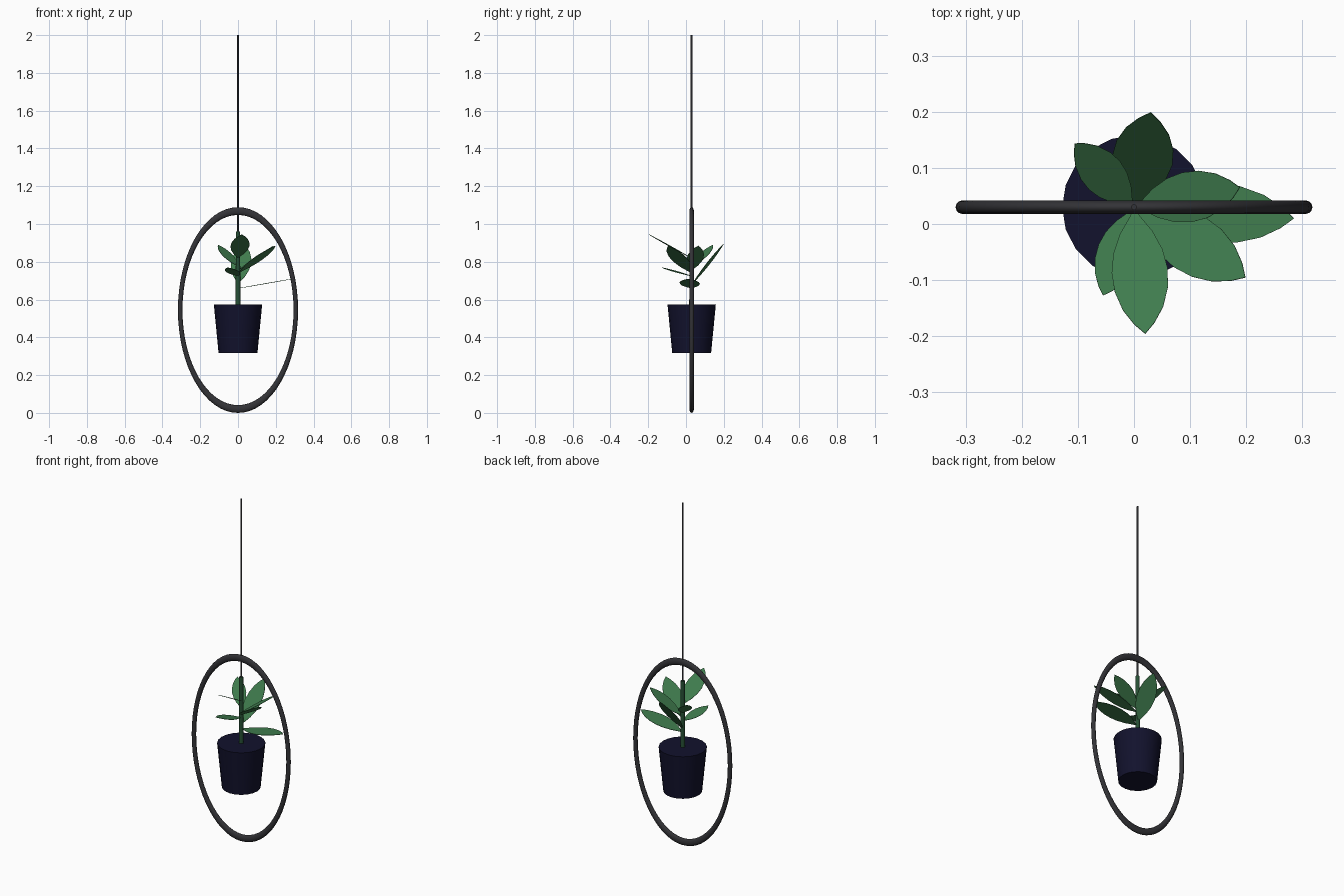
import bpy, bmesh, math
from mathutils import Vector

if "Cube" in bpy.data.objects:
    bpy.data.objects.remove(bpy.data.objects["Cube"])

Y = 0.03  # everything hangs on this axis


def material(name, rgb):
    m = bpy.data.materials.new(name)
    m.diffuse_color = (*rgb, 1)
    m.use_nodes = True
    m.node_tree.nodes["Principled BSDF"].inputs["Base Color"].default_value = m.diffuse_color
    return m


METAL = material("charcoal metal", (0.033, 0.033, 0.038))
NAVY = material("navy pot", (0.006, 0.006, 0.026))
LEAF = material("leaf green", (0.05, 0.20, 0.075))
STEM = material("stem green", (0.02, 0.08, 0.035))


def smooth(ob):
    bpy.ops.object.select_all(action='DESELECT')
    ob.select_set(True)
    bpy.context.view_layer.objects.active = ob
    bpy.ops.object.shade_smooth_by_angle(angle=math.radians(40))


def tapered(name, r_low, r_high, z_low, z_high, sides, mat):
    bpy.ops.mesh.primitive_cone_add(vertices=sides, radius1=r_low, radius2=r_high,
                                    depth=z_high - z_low,
                                    location=(0, Y, (z_low + z_high) / 2))
    ob = bpy.context.object
    ob.name = name
    ob.data.materials.append(mat)
    smooth(ob)


def leaf(name, root_z, tip, width):
    """Flat pointed blade from the stem to the tip, its width kept level."""
    root, tip = Vector((0, Y, root_z)), Vector(tip)
    along = tip - root
    side = along.cross(Vector((0, 0, 1))).normalized() * width / 2
    profile = [(0.08, 0.2), (0.2, 0.58), (0.35, 0.88), (0.5, 1.0),
               (0.65, 0.95), (0.8, 0.72), (0.92, 0.36)]
    bm = bmesh.new()
    pts = [root] + [root + along * t + side * w for t, w in profile] + [tip]
    pts += [root + along * t - side * w for t, w in reversed(profile)]
    bm.faces.new([bm.verts.new(p) for p in pts])
    bm.normal_update()
    # tiny thickness
    res = bmesh.ops.extrude_face_region(bm, geom=bm.faces[:])
    n = along.cross(side).normalized() * 0.002
    bmesh.ops.translate(bm, vec=n, verts=[v for v in res["geom"]
                                          if isinstance(v, bmesh.types.BMVert)])
    bmesh.ops.recalc_face_normals(bm, faces=bm.faces[:])
    me = bpy.data.meshes.new(name)
    bm.to_mesh(me)
    bm.free()
    me.materials.append(LEAF)
    bpy.context.collection.objects.link(bpy.data.objects.new(name, me))


# oval hoop: a torus stretched upwards
bpy.ops.mesh.primitive_torus_add(major_radius=0.306, minor_radius=0.012,
                                 major_segments=64, minor_segments=12,
                                 location=(0, Y, 0.5445), rotation=(math.pi / 2, 0, 0))
hoop = bpy.context.object
hoop.name = "hoop"
hoop.scale = (1, 0.5445 / 0.318, 1)
hoop.data.materials.append(METAL)
smooth(hoop)

# hanging rod, pot and stem
tapered("hanging_rod", 0.005, 0.005, 0.93, 2.0, 12, METAL)
tapered("pot", 0.103, 0.128, 0.318, 0.575, 20, NAVY)
tapered("stem", 0.013, 0.011, 0.56, 0.96, 12, STEM)

# leaves: root height, tip, width
leaves = [
    (0.66, (0.285, 0.010, 0.71), 0.106),
    (0.68, (0.030, 0.198, 0.895), 0.108),
    (0.725, (-0.055, -0.127, 0.77), 0.075),
    (0.74, (0.198, -0.095, 0.885), 0.105),
    (0.755, (0.188, 0.065, 0.885), 0.09),
    (0.775, (-0.105, 0.143, 0.89), 0.075),
    (0.82, (0.020, -0.195, 0.945), 0.10),
]
for i, args in enumerate(leaves):
    leaf(f"leaf_{i + 1}", *args)
